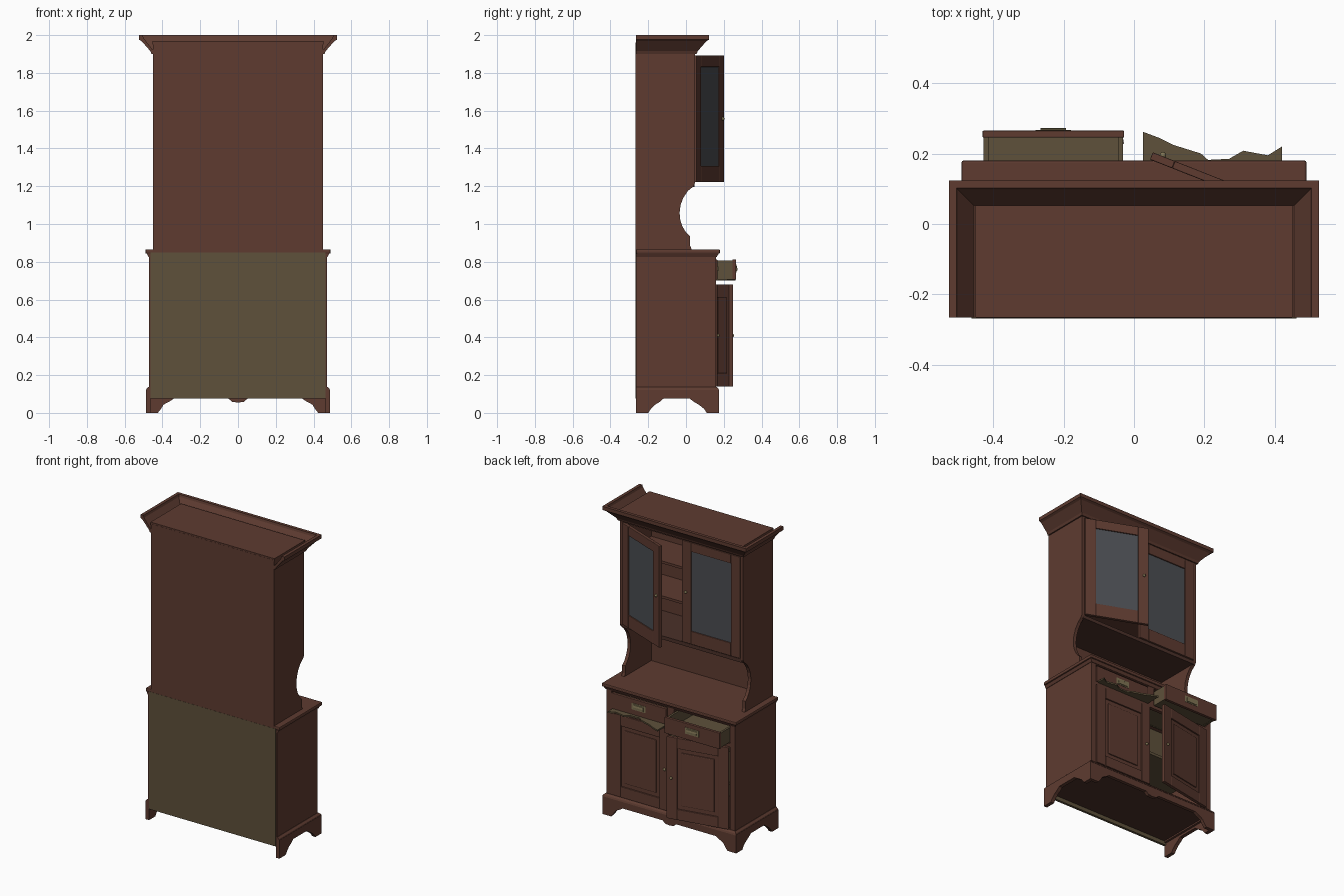
import bpy, bmesh, math
from mathutils import Matrix, Vector

if "Cube" in bpy.data.objects:
    bpy.data.objects.remove(bpy.data.objects["Cube"])


def material(name, rgb):
    m = bpy.data.materials.new(name)
    m.diffuse_color = (*rgb, 1)
    m.use_nodes = True
    m.node_tree.nodes["Principled BSDF"].inputs["Base Color"].default_value = m.diffuse_color
    return m


WOOD = material("brown_wood", (0.112, 0.044, 0.03))
DARK = material("dark_wood", (0.07, 0.03, 0.022))
RAW = material("raw_wood", (0.112, 0.082, 0.043))
GLASS = material("glass", (0.07, 0.075, 0.085))
BRASS = material("brass", (0.22, 0.18, 0.09))


def finish(name, bm, mat, bevel=0.0):
    bmesh.ops.recalc_face_normals(bm, faces=bm.faces)
    me = bpy.data.meshes.new(name)
    bm.to_mesh(me)
    bm.free()
    me.materials.append(mat)
    ob = bpy.data.objects.new(name, me)
    bpy.context.collection.objects.link(ob)
    if bevel:
        mod = ob.modifiers.new("bevel", 'BEVEL')
        mod.width, mod.segments = bevel, 2
    return ob


def box(name, x0, x1, y0, y1, z0, z1, mat=WOOD, bevel=0.0):
    bm = bmesh.new()
    bmesh.ops.create_cube(bm, size=1)
    for v in bm.verts:
        v.co = Vector(((x0 + x1) / 2 + v.co.x * (x1 - x0),
                       (y0 + y1) / 2 + v.co.y * (y1 - y0),
                       (z0 + z1) / 2 + v.co.z * (z1 - z0)))
    return finish(name, bm, mat, bevel)


def prism(name, pts, axis, a, b, mat=WOOD, bevel=0.0):
    place = {'x': lambda p, t: (t, *p), 'y': lambda p, t: (p[0], t, p[1]),
             'z': lambda p, t: (*p, t)}[axis]
    bm = bmesh.new()
    face = bm.faces.new([bm.verts.new(place(p, a)) for p in pts])
    ext = bmesh.ops.extrude_face_region(bm, geom=[face])
    shift = Vector(place((0, 0), b - a))
    for g in ext["geom"]:
        if isinstance(g, bmesh.types.BMVert):
            g.co += shift
    return finish(name, bm, mat, bevel)


def moulding(name, profile, hx, yf, yb=-0.265, mat=WOOD):
    """Mitred strip round both sides and the door side; profile = (outset, z)."""
    bm = bmesh.new()
    rings = []
    for sx, front in ((-1, 0), (-1, 1), (1, 1), (1, 0)):
        rings.append([bm.verts.new((sx * (hx + d), yf + d if front else yb, z))
                      for d, z in profile])
    n = len(profile)
    for r, q in zip(rings, rings[1:]):
        for i in range(n):
            j = (i + 1) % n
            bm.faces.new((r[i], r[j], q[j], q[i]))
    bm.faces.new(rings[0])
    bm.faces.new(rings[-1])
    return finish(name, bm, mat)


def knob(name, x, y, z, r=0.009):
    bm = bmesh.new()
    bmesh.ops.create_uvsphere(bm, u_segments=16, v_segments=8, radius=r)
    for f in bm.faces:
        f.smooth = True
    bm.transform(Matrix.Translation((x, y, z)))
    return finish(name, bm, BRASS)


def door(name, side, y, z0, z1, width, angle, top, bottom, glazed):
    """Framed door hinged at x = side * 0.43, swinging out toward +y."""
    def part(suffix, a, b, *rest, **kw):
        a, b = -side * a, -side * b
        return box(name + suffix, min(a, b), max(a, b), *rest, **kw)
    t, st = -0.022, 0.068
    bits = [part("_hinge_stile", 0, st, t, 0, z0, z1, bevel=0.003),
            part("_free_stile", width - st, width, t, 0, z0, z1, bevel=0.003),
            part("_top_rail", st, width - st, t, 0, z1 - top, z1, bevel=0.003),
            part("_bottom_rail", st, width - st, t, 0, z0, z0 + bottom, bevel=0.003)]
    if glazed:
        bits.append(part("_glass", st, width - st, -0.014, -0.007,
                         z0 + bottom, z1 - top, GLASS))
    else:
        bits.append(part("_panel", st, width - st, -0.017, -0.009,
                         z0 + bottom, z1 - top))
        bits.append(part("_raised_field", st + 0.025, width - st - 0.025, -0.012, -0.002,
                         z0 + bottom + 0.025, z1 - top - 0.025, bevel=0.006))
    bits.append(knob(name + "_knob", -side * (width - 0.03), 0.003, (z0 + z1) / 2))
    m = Matrix.Translation((side * 0.43, y, 0)) @ Matrix.Rotation(-side * math.radians(angle), 4, 'Z')
    for b in bits:
        b.matrix_world = m


def drawer_pull(name, x, y, z):
    box(name + "_plate", x - 0.05, x + 0.05, y, y + 0.002, z - 0.018, z + 0.024, BRASS)
    cup = [(y, z + 0.018), (y + 0.005, z + 0.014), (y + 0.007, z), (y + 0.006, z - 0.012), (y, z - 0.012)]
    prism(name + "_cup", cup, 'x', x - 0.036, x + 0.036, BRASS)


# Plinth with bracket feet
half = [(0.03, 0.058), (0.05, 0.075), (0.34, 0.075), (0.36, 0.062), (0.38, 0.052), (0.395, 0.042),
        (0.41, 0.018), (0.425, 0), (0.488, 0), (0.488, 0.122)]
prism("plinth_front", [(0, 0.055)] + half + [(-x, z) for x, z in reversed(half)],
      'y', 0.152, 0.174)
foot = [(-0.265, 0.122), (-0.265, 0), (-0.2, 0), (-0.185, 0.022), (-0.165, 0.042), (-0.14, 0.058),
        (-0.12, 0.075), (0.02, 0.075), (0.04, 0.06), (0.07, 0.042), (0.095, 0.022),
        (0.11, 0), (0.174, 0), (0.174, 0.122)]
for s, n in ((-1, "left"), (1, "right")):
    prism("plinth_" + n, foot, 'x', s * 0.488, s * 0.464)
moulding("plinth_moulding", [(0, 0.118), (0.019, 0.118), (0.015, 0.128), (0.004, 0.138), (0, 0.138)],
         0.469, 0.157)

# Lower case
for s, n in ((-1, "left"), (1, "right")):
    box("lower_side_" + n, *sorted((s * 0.45, s * 0.47)), -0.265, 0.16, 0.09, 0.845)
    box("lower_stile_" + n, *sorted((s * 0.432, s * 0.469)), 0.138, 0.16, 0.12, 0.84)
box("lower_back", -0.462, 0.462, -0.268, -0.252, 0.075, 0.85, RAW)
box("lower_floor", -0.455, 0.455, -0.255, 0.158, 0.1, 0.125, DARK)
box("lower_bottom_rail", -0.44, 0.44, 0.138, 0.16, 0.11, 0.138)
box("lower_middle_rail", -0.44, 0.44, 0.138, 0.16, 0.682, 0.704)
box("lower_top_rail", -0.44, 0.44, 0.138, 0.16, 0.82, 0.84)
box("drawer_divider", -0.024, 0.024, -0.25, 0.16, 0.69, 0.84)
box("lower_shelf", -0.45, 0.45, -0.255, 0.1, 0.4, 0.418, RAW)
box("worktop", -0.49, 0.49, -0.265, 0.18, 0.843, 0.866, WOOD, 0.006)
moulding("worktop_moulding", [(0, 0.825), (0.004, 0.825), (0.014, 0.844), (0, 0.844)], 0.469, 0.159)

# Lower doors, one ajar
door("lower_door_closed", 1, 0.166, 0.14, 0.68, 0.42, 0, 0.07, 0.07, False)
door("lower_door_open", -1, 0.172, 0.14, 0.68, 0.405, 11, 0.07, 0.07, False)

# Drawers: one shut, one pulled out
for n, s, front in (("shut", 1, 0.166), ("open", -1, 0.265)):
    a, b = sorted((s * 0.028, s * 0.43))
    back = front - 0.32
    box("drawer_front_" + n, a, b, front - 0.02, front, 0.706, 0.812, WOOD, 0.003)
    for w, x0 in (("a", a + 0.003), ("b", b - 0.017)):
        box(f"drawer_wall_{n}_{w}", x0, x0 + 0.014, back, front - 0.015, 0.71, 0.806, RAW)
    box("drawer_back_" + n, a + 0.01, b - 0.01, back, back + 0.012, 0.712, 0.8, RAW)
    box("drawer_floor_" + n, a + 0.01, b - 0.01, back, front - 0.01, 0.713, 0.726, RAW)
    drawer_pull("drawer_pull_" + n, (a + b) / 2, front, 0.762)

# Loose splintered strip under the shut drawer
prism("splintered_strip", [(0.025, 0.16), (0.025, 0.262), (0.07, 0.245), (0.11, 0.225), (0.19, 0.2),
                           (0.21, 0.182), (0.27, 0.185), (0.31, 0.208), (0.38, 0.195),
                           (0.42, 0.22), (0.42, 0.16)], 'z', 0.7, 0.71, RAW)

# Hutch case with scooped sides
scoop = [(-0.265, 0.86), (0.032, 0.86), (0.022, 0.885), (0.022, 0.935), (0.0, 0.955), (-0.018, 0.985),
         (-0.03, 1.02), (-0.034, 1.06), (-0.029, 1.1), (-0.014, 1.14), (0.01, 1.175),
         (0.038, 1.198), (0.047, 1.215), (0.047, 1.96), (-0.265, 1.96)]
for s, n in ((-1, "left"), (1, "right")):
    prism("hutch_side_" + n, scoop, 'x', s * 0.45, s * 0.428)
box("hutch_back", -0.449, 0.449, -0.267, -0.25, 0.85, 1.96)
box("hutch_top", -0.452, 0.452, -0.266, 0.052, 1.95, 1.97)
box("hutch_ceiling", -0.435, 0.435, -0.255, 0.047, 1.89, 1.955)
box("hutch_floor", -0.435, 0.435, -0.255, 0.045, 1.195, 1.218, DARK)
for z in (1.44, 1.67):
    box("hutch_shelf", -0.435, 0.435, -0.255, 0.0, z, z + 0.016)

# Glazed doors, one ajar
door("glazed_door_closed", -1, 0.052, 1.222, 1.892, 0.425, 0, 0.06, 0.085, True)
door("glazed_door_open", 1, 0.055, 1.222, 1.892, 0.405, 21.5, 0.06, 0.085, True)

# Flared cornice, with a gutter between it and the raised top
moulding("cornice", [(0, 1.9), (0.008, 1.9), (0.014, 1.915), (0.06, 1.968), (0.075, 1.976), (0.075, 2.0),
                     (0.054, 2.0), (0.05, 1.985), (0.004, 1.925), (0, 1.925)], 0.45, 0.048)
